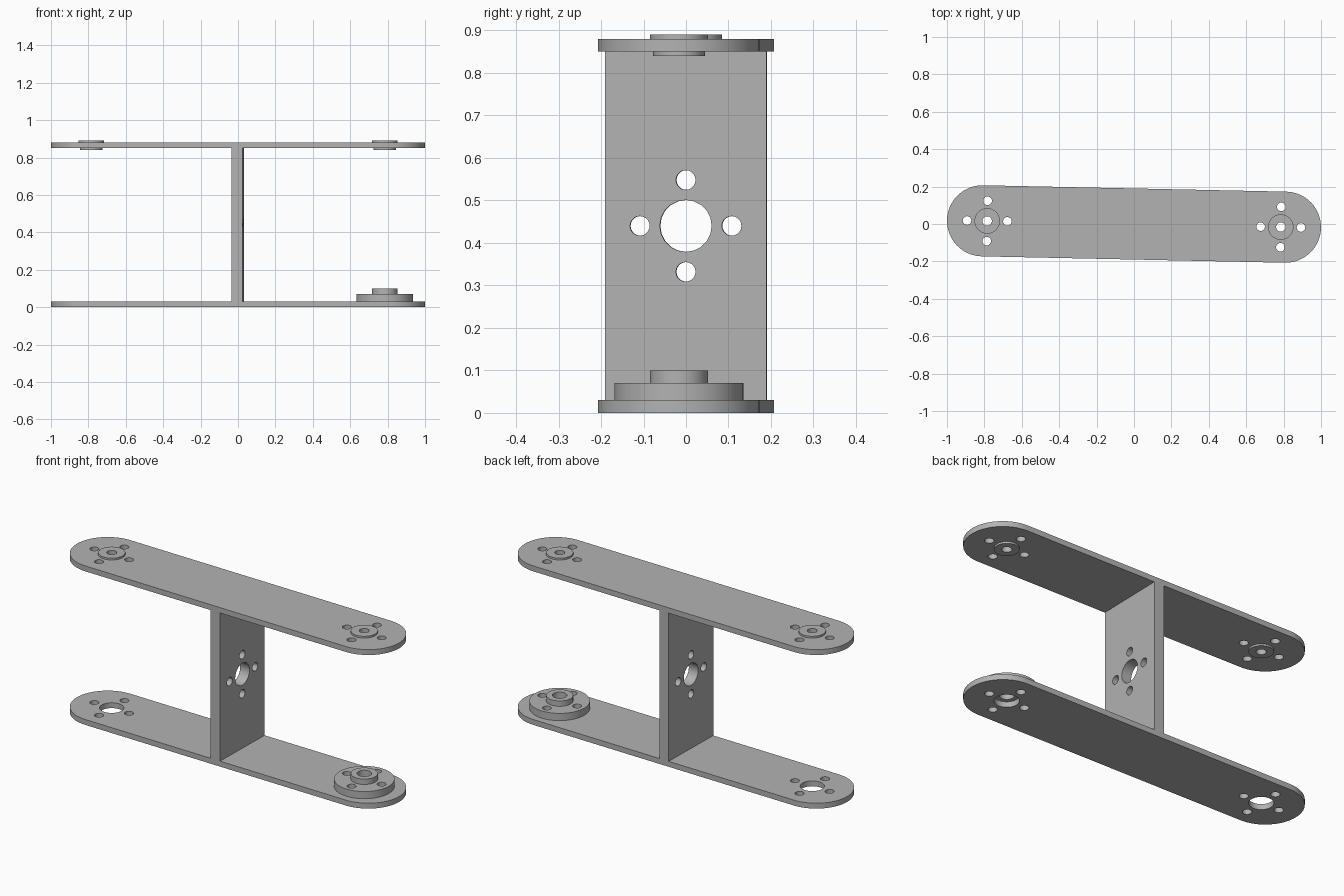
import bpy, bmesh
from math import sin, cos, pi, radians

cube = bpy.data.objects.get("Cube")
if cube:
    bpy.data.objects.remove(cube, do_unlink=True)

TILT = radians(-1.2)      # the whole bracket is turned slightly about z
END = 0.785               # distance of each hole pattern from the middle
RING = 0.108              # radius of the screw hole ring
SCREW = 0.023
BORE = 0.061

metal = bpy.data.materials.new("plain grey")
metal.use_nodes = True
GREY = (0.45, 0.45, 0.45, 1)
metal.diffuse_color = GREY
metal.node_tree.nodes["Principled BSDF"].inputs["Base Color"].default_value = GREY


def circle(x, y, r, n=32):
    return [(x + r * cos(2 * pi * i / n), y + r * sin(2 * pi * i / n)) for i in range(n)]


def screw_holes(x, y):
    return [circle(x + RING * cos(k * pi / 2), y + RING * sin(k * pi / 2), SCREW, 20)
            for k in range(4)]


def slab(name, loops, thickness, location, rotation=(0, 0, 0)):
    """Extrude an outline with holes, centred on its thickness."""
    curve = bpy.data.curves.new(name, 'CURVE')
    curve.dimensions = '2D'
    curve.fill_mode = 'BOTH'
    curve.extrude = thickness / 2
    for pts in loops:
        spline = curve.splines.new('POLY')
        spline.points.add(len(pts) - 1)
        for p, (x, y) in zip(spline.points, pts):
            p.co = (x, y, 0, 1)
        spline.use_cyclic_u = True
    temp = bpy.data.objects.new(name + " outline", curve)
    bpy.context.collection.objects.link(temp)
    bpy.context.view_layer.update()
    graph = bpy.context.evaluated_depsgraph_get()
    mesh = bpy.data.meshes.new_from_object(temp.evaluated_get(graph))
    bpy.data.objects.remove(temp, do_unlink=True)

    bm = bmesh.new()
    bm.from_mesh(mesh)
    bmesh.ops.remove_doubles(bm, verts=bm.verts, dist=0.00005)
    bmesh.ops.recalc_face_normals(bm, faces=bm.faces)
    bm.to_mesh(mesh)
    bm.free()
    mesh.materials.clear()
    mesh.materials.append(metal)

    obj = bpy.data.objects.new(name, mesh)
    bpy.context.collection.objects.link(obj)
    obj.location = location
    obj.rotation_euler = rotation
    bpy.ops.object.select_all(action='DESELECT')
    obj.select_set(True)
    bpy.context.view_layer.objects.active = obj
    bpy.ops.object.shade_smooth_by_angle(angle=radians(30))
    return obj


def disc(name, side, radius, bore, z0, z1, screws=False):
    """Round part with a bore, standing on one end of the bracket."""
    loops = [circle(0, 0, radius, 48), circle(0, 0, bore)]
    if screws:
        loops += screw_holes(0, 0)
    return slab(name, loops, z1 - z0,
                (side * END * cos(TILT), side * END * sin(TILT), (z0 + z1) / 2),
                (0, 0, TILT))


# Long plates with rounded ends and a hole pattern at each end
R, CX = 0.19, 0.81
outline = [(CX + R * cos(a), R * sin(a)) for a in (-pi / 2 + pi * i / 32 for i in range(33))]
outline += [(-x, -y) for x, y in outline]
plate_loops = [outline]
for s in (-1, 1):
    plate_loops += [circle(s * END, 0, BORE)] + screw_holes(s * END, 0)
for name, z in (("bottom_plate", 0.015), ("top_plate", 0.865)):
    slab(name, plate_loops, 0.03, (0, 0, z), (0, 0, TILT))

# Upright web joining the plates, pierced by the same pattern
H = 0.41
web = [(-R, -H), (R, -H), (R, H), (-R, H)]
slab("centre_web", [web, circle(0, 0, BORE, 20)] + screw_holes(0, 0), 0.058,
     (-0.002, 0, 0.44), (pi / 2, 0, pi / 2 + TILT))

# Bushings in both ends of the top plate
for side, label in ((-1, "right"), (1, "left")):
    disc(label + "_bushing_collar", side, 0.068, 0.025, 0.88, 0.89)
    disc(label + "_bushing_sleeve", side, BORE, 0.025, 0.84, 0.88)

# Flanged hub on the left end of the bottom plate
disc("hub_flange", 1, 0.152, 0.037, 0.03, 0.07, screws=True)
disc("hub_collar", 1, 0.068, 0.037, 0.07, 0.10)
